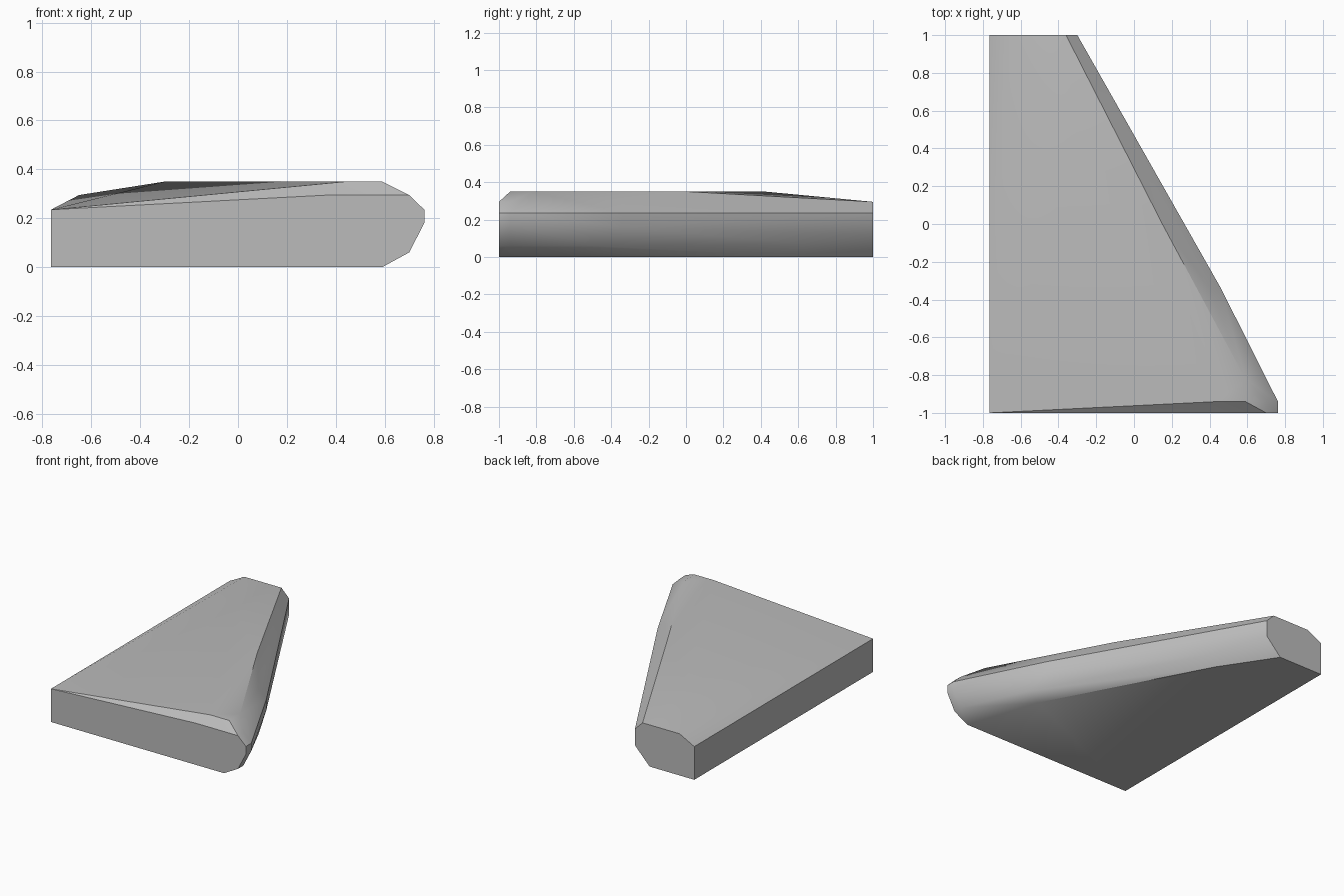
import bpy, bmesh, math

cube = bpy.data.objects.get("Cube")
if cube:
    bpy.data.objects.remove(cube, do_unlink=True)

grey = bpy.data.materials.new("plain_grey")
grey.use_nodes = True
colour = (0.5, 0.5, 0.5, 1)
grey.diffuse_color = colour
grey.node_tree.nodes["Principled BSDF"].inputs["Base Color"].default_value = colour

LEFT, SHOULDER, BEVEL, TOP = -0.765, 0.235, 0.295, 0.35

# Flat front end and rounded nose, as (x, z)
front = [(LEFT, 0), (LEFT, SHOULDER), (0.37, BEVEL), (0.70, BEVEL),
         (0.762, SHOULDER), (0.762, 0.18), (0.70, 0.06), (0.59, 0)]
# Smaller cut end at the back
back = [(LEFT, 0), (LEFT, SHOULDER), (-0.65, BEVEL), (-0.36, BEVEL),
        (-0.30, SHOULDER), (-0.30, 0.12), (-0.415, 0)]
points = [(x, -1, z) for x, z in front] + [(x, 1, z) for x, z in back]
# Nose continues a little way back before the slanted side starts
points += [(x, -0.94, z) for x, z in front[3:7]]
# Raised flat of the top
points += [(x, y, TOP) for x, y in
           [(0.44, -0.94), (0.59, -0.94), (0.59, -0.82), (0.15, 0), (-0.30, 0.42)]]
# Bulge of the slanted side and its lower edge
points += [(0.40, -0.34, BEVEL), (0.46, -0.34, SHOULDER), (0.46, -0.34, 0.16),
           (0.50, -0.48, 0.06), (0.42, -0.48, 0),
           (-0.11, 0.63, 0.07), (-0.17, 0.63, 0)]

# Wrap one convex skin around the sections
bm = bmesh.new()
for p in points:
    bm.verts.new(p)
hull = bmesh.ops.convex_hull(bm, input=bm.verts[:])
inner = {g for g in hull["geom_interior"] + hull["geom_unused"]
         if isinstance(g, bmesh.types.BMVert)}
bmesh.ops.delete(bm, geom=list(inner), context="VERTS")
bmesh.ops.dissolve_limit(bm, angle_limit=math.radians(0.5),
                         verts=bm.verts[:], edges=bm.edges[:])
bmesh.ops.recalc_face_normals(bm, faces=bm.faces[:])
mesh = bpy.data.meshes.new("wedge_block")
bm.to_mesh(mesh)
bm.free()
mesh.materials.append(grey)

block = bpy.data.objects.new("wedge_block", mesh)
bpy.context.collection.objects.link(block)
bpy.ops.object.select_all(action="DESELECT")
block.select_set(True)
bpy.context.view_layer.objects.active = block
bpy.ops.object.shade_smooth_by_angle(angle=math.radians(35))
